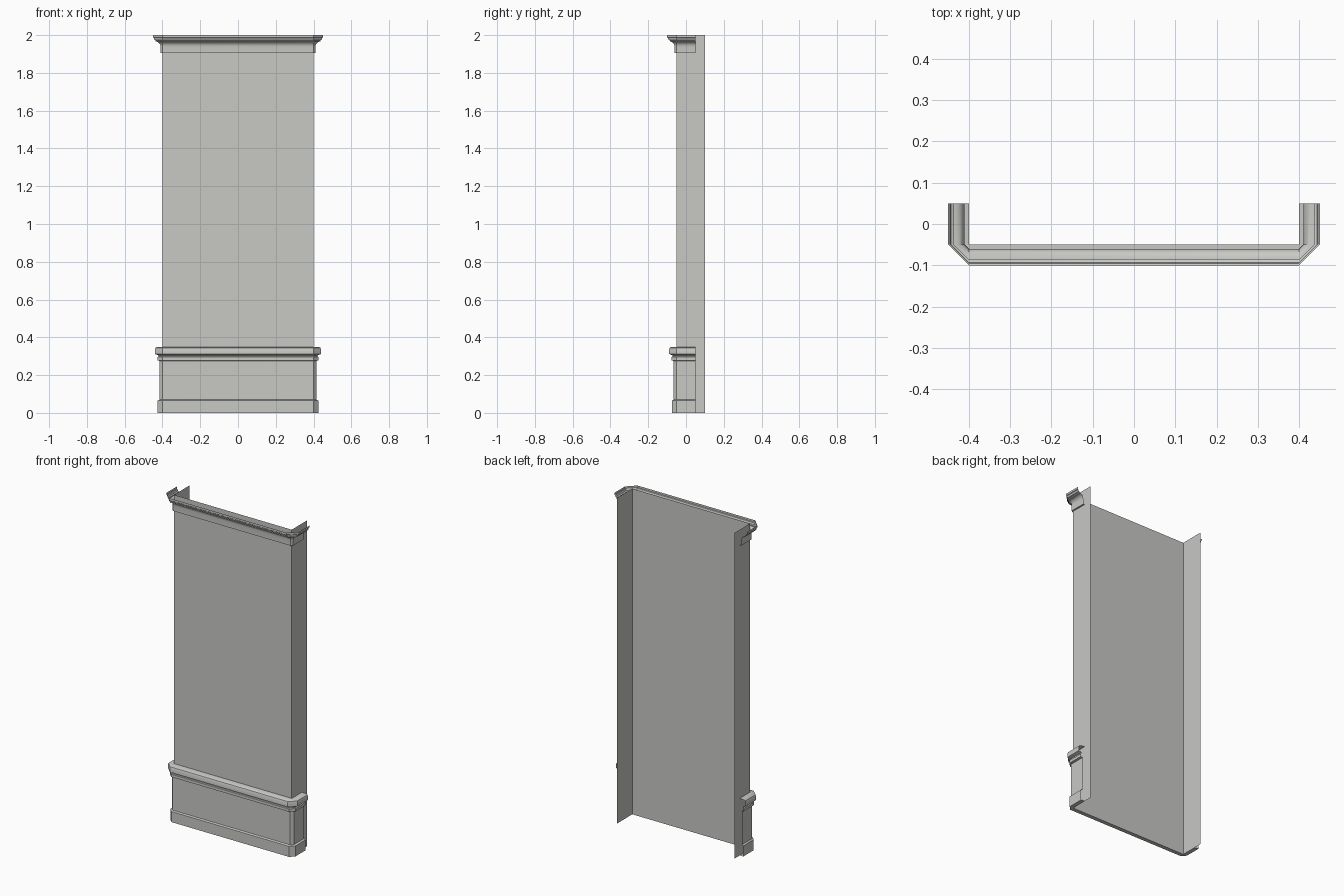
import bpy
import math

cube = bpy.data.objects.get("Cube")
if cube:
    bpy.data.objects.remove(cube, do_unlink=True)

HALF_W, FRONT, TRIM_BACK, PANEL_BACK, HEIGHT = 0.4, -0.05, 0.05, 0.1, 2.0

stone = bpy.data.materials.new("warm_grey")
stone.use_nodes = True
grey = (0.58, 0.58, 0.56, 1)
stone.diffuse_color = grey
stone.node_tree.nodes["Principled BSDF"].inputs["Base Color"].default_value = grey


def make_object(name, verts, faces):
    mesh = bpy.data.meshes.new(name)
    mesh.from_pydata(verts, [], faces)
    mesh.materials.append(stone)
    obj = bpy.data.objects.new(name, mesh)
    bpy.context.collection.objects.link(obj)
    return obj


def strip_faces(rows, cols):
    return [(r * cols + c, r * cols + c + 1, (r + 1) * cols + c + 1, (r + 1) * cols + c)
            for r in range(rows - 1) for c in range(cols - 1)]


def trim_path(d):
    """Route round the three sides at offset d, with chamfered corners."""
    left = [(-HALF_W - d, TRIM_BACK), (-HALF_W - d, FRONT), (-HALF_W, FRONT - d)]
    return left + [(-x, y) for x, y in reversed(left)]


def make_trim(name, profile):
    """Sweep an (offset, height) profile, listed from bottom to top."""
    verts = [(x, y, z) for d, z in profile for x, y in trim_path(d)]
    obj = make_object(name, verts, strip_faces(len(profile), 6))
    bpy.ops.object.select_all(action="DESELECT")
    obj.select_set(True)
    bpy.context.view_layer.objects.active = obj
    bpy.ops.object.shade_smooth_by_angle(angle=math.radians(30))


# Thin three-sided panel, open at the back
corners = [(-HALF_W, PANEL_BACK), (-HALF_W, FRONT), (HALF_W, FRONT), (HALF_W, PANEL_BACK)]
make_object("panel", [(x, y, z) for z in (0, HEIGHT) for x, y in corners], strip_faces(2, 4))

# Base: skirting and recessed dado face
make_trim("skirting", [(0, 0), (0.025, 0), (0.025, 0.065), (0.015, 0.07), (0.015, 0.275)])

# Rail: small bead below a projecting cap
make_trim("base_rail", [
    (0.015, 0.275), (0.027, 0.278), (0.027, 0.295), (0.022, 0.298), (0.022, 0.305),
    (0.04, 0.312), (0.04, 0.338), (0.037, 0.344), (0.03, 0.348), (0, 0.35)])

# Crown: plain band, cove and lip, open above
cove = [(0.036 - 0.026 * math.cos(a), 1.938 + 0.028 * math.sin(a))
        for a in (i * math.pi / 12 for i in range(7))]
make_trim("crown", [(0, 1.905), (0.01, 1.905)] + cove + [
    (0.036, 1.972), (0.043, 1.975), (0.046, 1.985), (0.05, 1.988), (0.05, HEIGHT)])
